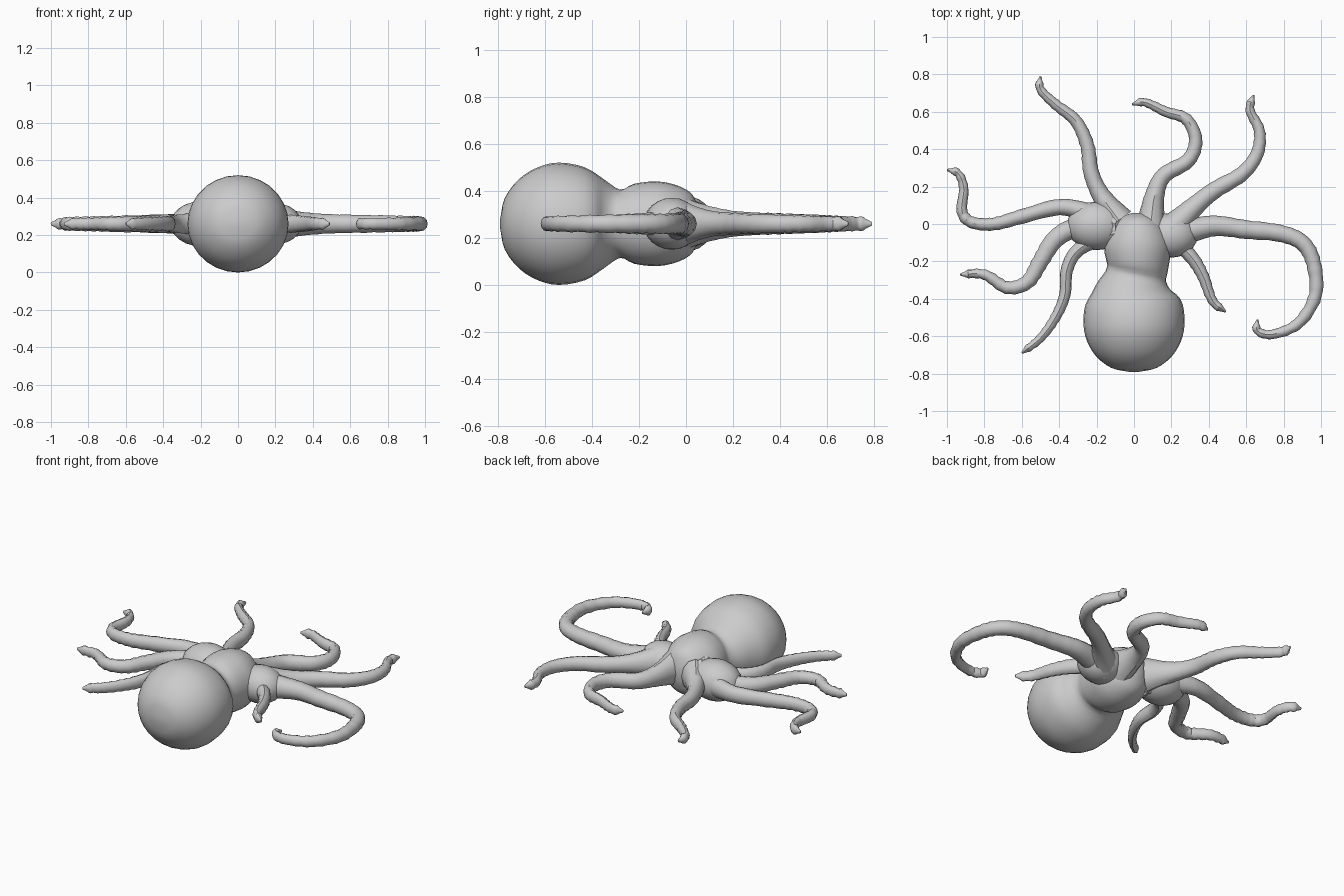
import bpy, bmesh, math
from mathutils import Vector

cube = bpy.data.objects.get("Cube")
if cube:
    bpy.data.objects.remove(cube)

MID = 0.26  # height of the plane the whole animal lies in

grey = bpy.data.materials.new("plain grey")
grey.use_nodes = True
grey.diffuse_color = (0.6, 0.6, 0.6, 1)
grey.node_tree.nodes["Principled BSDF"].inputs["Base Color"].default_value = (0.6, 0.6, 0.6, 1)


def spline(points, steps):
    """Smooth curve through vectors of any size."""
    pts = [Vector(p) for p in points]
    pts = [2 * pts[0] - pts[1]] + pts + [2 * pts[-1] - pts[-2]]
    out = []
    for a, b, c, d in zip(pts, pts[1:], pts[2:], pts[3:]):
        for i in range(steps):
            t = i / steps
            out.append(0.5 * (2 * b + (c - a) * t + (2 * a - 5 * b + 4 * c - d) * t ** 2
                              + (3 * b - a - 3 * c + d) * t ** 3))
    return out + [pts[-2]]


def finish(name, bm):
    bmesh.ops.recalc_face_normals(bm, faces=bm.faces)
    mesh = bpy.data.meshes.new(name)
    bm.to_mesh(mesh)
    bm.free()
    mesh.materials.append(grey)
    ob = bpy.data.objects.new(name, mesh)
    bpy.context.collection.objects.link(ob)
    bpy.ops.object.select_all(action="DESELECT")
    ob.select_set(True)
    bpy.context.view_layer.objects.active = ob
    bpy.ops.object.shade_smooth_by_angle(angle=math.radians(35))


def tube(name, stations, sides):
    """Skin oval rings along stations of (x, y, half width, half height)."""
    bm = bmesh.new()
    rings = []
    last = len(stations) - 1
    for i, (x, y, w, h) in enumerate(stations):
        ahead, behind = stations[min(i + 1, last)], stations[max(i - 1, 0)]
        way = Vector((ahead[0] - behind[0], ahead[1] - behind[1])).normalized()
        ring = []
        for k in range(sides):
            a = math.tau * k / sides
            side = w * math.cos(a)
            ring.append(bm.verts.new((x - way.y * side, y + way.x * side, MID + h * math.sin(a))))
        rings.append(ring)
    for r, s in zip(rings, rings[1:]):
        for k in range(sides):
            n = (k + 1) % sides
            bm.faces.new((r[k], r[n], s[n], s[k]))
    bm.faces.new(rings[0])
    bm.faces.new(rings[-1])
    finish(name, bm)


def arm(name, path, base):
    """Tapering arm, listed from tip to base, with beads towards the tip."""
    line = spline(path, 6)
    dist = [0]
    for p, q in zip(line, line[1:]):
        dist.append(dist[-1] + (q - p).length)
    total = dist[-1]
    stations = []
    for p, d in zip(line, dist):
        t = d / total
        bead = 1 + 0.09 * (1 - t) * math.cos(d * math.tau / 0.045)
        tip = min(1, 0.25 + d / 0.05)
        root = max(0, (t - 0.72) / 0.28) ** 2
        w = (0.018 + (base - 0.018) * t ** 0.75 + 0.03 * root) * bead * tip
        h = (0.028 + 0.03 * t + 0.05 * root) * bead * tip
        stations.append((p.x, p.y, w, h))
    tube(name, stations, 12)


def shoulder(name, centre, size):
    bm = bmesh.new()
    bmesh.ops.create_uvsphere(bm, u_segments=20, v_segments=12, radius=1)
    bmesh.ops.scale(bm, vec=size, verts=bm.verts)
    bmesh.ops.translate(bm, vec=(*centre, MID), verts=bm.verts)
    finish(name, bm)


# Round head, pinched neck and trunk in one skin
tube("head_and_trunk", spline([
    (0, -0.79, 0.03, 0.02), (0, -0.77, 0.12, 0.11), (0, -0.71, 0.2, 0.19),
    (0, -0.63, 0.25, 0.24), (0, -0.54, 0.27, 0.26), (0, -0.43, 0.26, 0.24),
    (0, -0.35, 0.21, 0.19), (0.01, -0.28, 0.165, 0.145), (0.02, -0.22, 0.165, 0.17),
    (0.02, -0.12, 0.18, 0.18), (0.02, -0.03, 0.15, 0.16), (0.02, 0.03, 0.1, 0.12),
    (0.02, 0.06, 0.03, 0.04)], 3), 28)

# Bulges where the arms gather
shoulder("right_shoulder", (-0.2, -0.01), (0.16, 0.13, 0.12))
shoulder("left_shoulder", (0.2, -0.06), (0.14, 0.12, 0.11))

# Arms on the model's right
arm("right_back_arm", [(-0.5, 0.79), (-0.5, 0.72), (-0.42, 0.64), (-0.31, 0.55), (-0.25, 0.42),
                       (-0.23, 0.28), (-0.18, 0.16), (-0.08, 0.02)], 0.05)
arm("right_upper_arm", [(-1, 0.29), (-0.94, 0.27), (-0.91, 0.19), (-0.92, 0.07), (-0.87, 0.01),
                        (-0.75, 0), (-0.6, 0.04), (-0.4, 0.09), (-0.25, 0.06), (-0.1, 0)], 0.05)
arm("right_lower_arm", [(-0.93, -0.27), (-0.8, -0.27), (-0.68, -0.34), (-0.57, -0.31),
                        (-0.5, -0.2), (-0.42, -0.08), (-0.3, -0.02), (-0.1, -0.03)], 0.06)
arm("right_front_arm", [(-0.6, -0.69), (-0.5, -0.61), (-0.42, -0.5), (-0.37, -0.38),
                        (-0.36, -0.25), (-0.31, -0.15), (-0.2, -0.08), (-0.1, -0.05)], 0.04)

# Arms on the model's left
arm("left_back_arm", [(-0.01, 0.64), (0.06, 0.65), (0.17, 0.6), (0.28, 0.56), (0.33, 0.45),
                      (0.29, 0.34), (0.16, 0.26), (0.11, 0.15), (0.09, 0)], 0.05)
arm("left_upper_arm", [(0.64, 0.69), (0.62, 0.61), (0.67, 0.5), (0.66, 0.38), (0.58, 0.27),
                       (0.43, 0.18), (0.32, 0.09), (0.2, -0.03)], 0.055)
arm("left_curled_arm", [(0.66, -0.51), (0.66, -0.57), (0.74, -0.59), (0.88, -0.53), (0.97, -0.38),
                        (0.96, -0.21), (0.9, -0.1), (0.78, -0.05), (0.6, -0.03), (0.43, -0.01),
                        (0.28, -0.04), (0.1, -0.07)], 0.06)
arm("left_front_arm", [(0.49, -0.47), (0.42, -0.41), (0.37, -0.28), (0.31, -0.18),
                       (0.22, -0.1), (0.1, -0.07)], 0.045)
